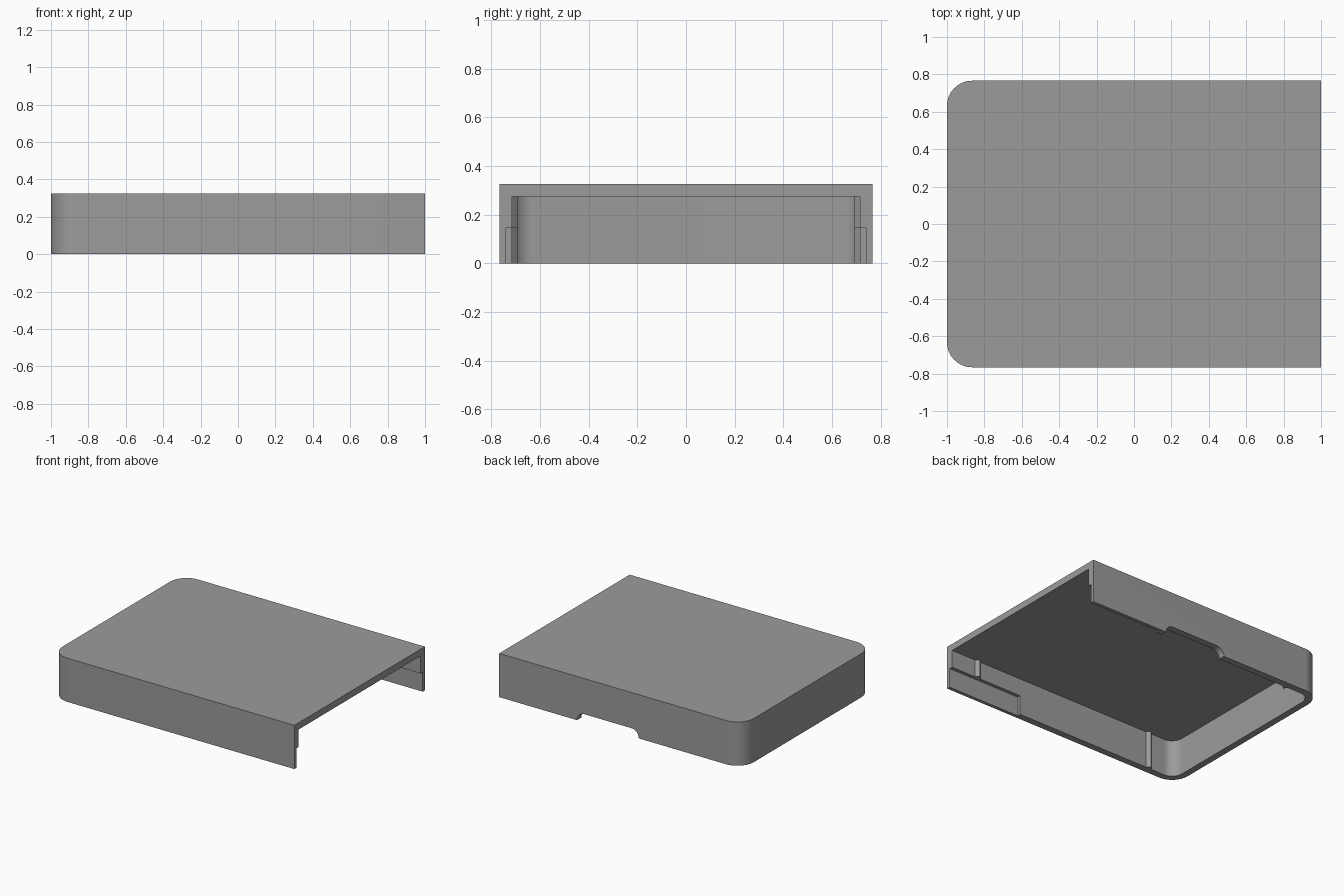
import bpy, bmesh, math

if "Cube" in bpy.data.objects:
    bpy.data.objects.remove(bpy.data.objects["Cube"])

L, W, H, T = 1.0, 0.766, 0.325, 0.05    # half length, half width, height, wall thickness
R = 0.135                               # outer corner radius
CEIL = H - T
STEP_Z = 0.145                          # top of the thinned wall at the open end

grey = bpy.data.materials.new("grey")
grey.diffuse_color = (0.33, 0.33, 0.33, 1)
grey.use_nodes = True
grey.node_tree.nodes["Principled BSDF"].inputs["Base Color"].default_value = grey.diffuse_color


def arc(cx, cy, r, a0, a1, n=16):
    return [(cx + r * math.cos(math.radians(a0 + (a1 - a0) * i / n)),
             cy + r * math.sin(math.radians(a0 + (a1 - a0) * i / n))) for i in range(n + 1)]


def prism(name, pts, lo, hi, axis="z"):
    """Extrude a closed 2D outline along z (outline in xy) or y (outline in xz)."""
    put = (lambda a, b, c: (a, b, c)) if axis == "z" else (lambda a, b, c: (a, c, b))
    bm = bmesh.new()
    low = [bm.verts.new(put(a, b, lo)) for a, b in pts]
    high = [bm.verts.new(put(a, b, hi)) for a, b in pts]
    bm.faces.new(low)
    bm.faces.new(high)
    n = len(pts)
    for i in range(n):
        j = (i + 1) % n
        bm.faces.new((low[i], low[j], high[j], high[i]))
    bmesh.ops.recalc_face_normals(bm, faces=bm.faces)
    me = bpy.data.meshes.new(name)
    bm.to_mesh(me)
    bm.free()
    me.materials.append(grey)
    ob = bpy.data.objects.new(name, me)
    bpy.context.collection.objects.link(ob)
    return ob


def tray_outline(left, right, half, r):
    """Rectangle with both left corners rounded."""
    return ([(right, -half), (right, half)]
            + arc(left + r, half - r, r, 90, 180)
            + arc(left + r, r - half, r, 180, 270))


def rect(x0, x1, y0, y1):
    return [(x0, y0), (x1, y0), (x1, y1), (x0, y1)]


# Cover: rounded at the left, hollow below, open at the right
cover = prism("cover", tray_outline(-L, L, W, R), 0, H)
cutters = [prism("cavity_cutter", tray_outline(-L + T, L + 0.1, W - T, R - T), -0.1, CEIL)]

# Thinned lower walls beside the open end
half = W - T / 2
cutters.append(prism("step_cutter", rect(0.40, L + 0.2, -half, half), -0.2, STEP_Z))

# Cable notch with rounded upper corners in the back wall
nx0, nx1, nh = -0.148, 0.36, 0.06
notch = ([(nx0, -0.15), (nx1, -0.15)]
         + arc(nx1 - nh, 0, nh, 0, 90, 10) + arc(nx0 + nh, 0, nh, 90, 180, 10))
cutters.append(prism("notch_cutter", notch, W - 0.1, W + 0.1, "y"))

for c in cutters:
    c.hide_render = True
    mod = cover.modifiers.new(c.name, "BOOLEAN")
    mod.operation, mod.solver, mod.object = "DIFFERENCE", "EXACT", c

# Bake the cuts and discard the cutters
deps = bpy.context.evaluated_depsgraph_get()
baked = bpy.data.meshes.new_from_object(cover.evaluated_get(deps))
cover.modifiers.clear()
cover.data = baked
for c in cutters:
    bpy.data.objects.remove(c)

# Pointed snap ribs on the inside of both long walls
for side, label in ((-1, "front"), (1, "back")):
    base, tip = side * (W - T + 0.004), side * (W - T - 0.025)
    for x, z0, where in ((0.775, STEP_Z, "open_end"), (-0.731, 0, "closed_end")):
        prism(f"{label}_{where}_rib", [(x - 0.029, base), (x + 0.029, base), (x, tip)],
              z0, CEIL + 0.004)

# Smooth the rounded corners only
bpy.ops.object.select_all(action="DESELECT")
cover.select_set(True)
bpy.context.view_layer.objects.active = cover
bpy.ops.object.shade_smooth_by_angle(angle=math.radians(30))
